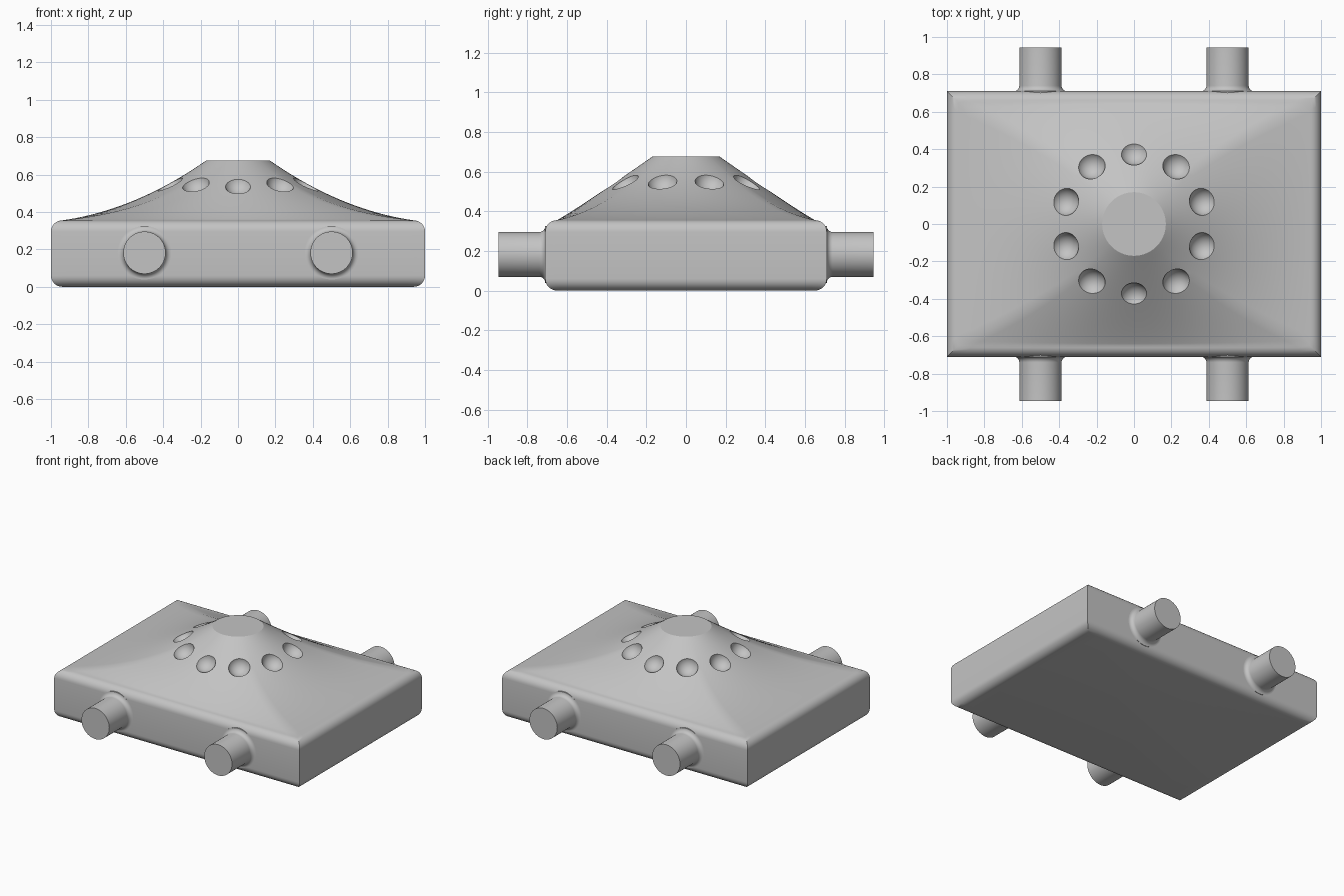
import bpy, bmesh, math
from mathutils import Vector, Matrix

cube = bpy.data.objects.get("Cube")
if cube:
    bpy.data.objects.remove(cube, do_unlink=True)

grey = bpy.data.materials.new("plain grey")
grey.use_nodes = True
grey.diffuse_color = (0.55, 0.55, 0.55, 1)
grey.node_tree.nodes["Principled BSDF"].inputs["Base Color"].default_value = (0.55, 0.55, 0.55, 1)

HALF_X, HALF_Y, BODY_H, FILLET = 1.0, 0.71, 0.355, 0.06
TOP_R, TOP_Z = 0.17, 0.675
SEG = 24        # points along each side of the rectangle


def make_object(name, bm):
    bmesh.ops.recalc_face_normals(bm, faces=bm.faces)
    mesh = bpy.data.meshes.new(name)
    bm.to_mesh(mesh)
    bm.free()
    mesh.materials.append(grey)
    obj = bpy.data.objects.new(name, mesh)
    bpy.context.collection.objects.link(obj)
    return obj


def select_only(obj):
    bpy.ops.object.select_all(action='DESELECT')
    obj.select_set(True)
    bpy.context.view_layer.objects.active = obj


def skin(bm, rings):
    """Bridge closed rings of points and cap both ends."""
    loops = [[bm.verts.new(p) for p in ring] for ring in rings]
    for a, b in zip(loops, loops[1:]):
        for i in range(len(a)):
            j = (i + 1) % len(a)
            bm.faces.new((a[i], a[j], b[j], b[i]))
    bm.faces.new(loops[0][::-1])
    bm.faces.new(loops[-1])


def rectangle(inset, z):
    hx, hy = HALF_X - inset, HALF_Y - inset
    corners = [Vector((hx, -hy, z)), Vector((hx, hy, z)),
               Vector((-hx, hy, z)), Vector((-hx, -hy, z))]
    return [corners[s].lerp(corners[(s + 1) % 4], i / SEG)
            for s in range(4) for i in range(SEG)]


def circle(r, z):
    n = 4 * SEG
    return [Vector((r * math.cos(a), r * math.sin(a), z))
            for a in (math.tau * i / n - math.pi / 4 for i in range(n))]


# Body: filleted box walls, then a concave loft from rectangle to round top
rings = []
arc = [math.pi / 2 * i / 8 for i in range(9)]
for a in arc:
    rings.append(rectangle(FILLET * (1 - math.sin(a)), FILLET * (1 - math.cos(a))))
for a in arc:
    rings.append(rectangle(FILLET * (1 - math.cos(a)), BODY_H - FILLET * (1 - math.sin(a))))
base, bend, top = rings[-1], circle(0.55, 0.41), circle(TOP_R, TOP_Z)
STEPS = 20
for k in range(1, STEPS + 1):
    t = k / STEPS
    rings.append([p.lerp(q, t).lerp(q.lerp(r, t), t)
                  for p, q, r in zip(base, bend, top)])
bm = bmesh.new()
skin(bm, rings)
body = make_object("hood_body", bm)

# Ring of ten round dents cut into the hood
bm = bmesh.new()
for k in range(10):
    a = math.radians(18 + 36 * k)
    outward = Vector((math.cos(a), math.sin(a), 0))
    normal = (outward * 0.65 + Vector((0, 0, 1))).normalized()
    centre = outward * 0.375 + Vector((0, 0, 0.54)) + normal * 0.03
    bmesh.ops.create_uvsphere(bm, u_segments=32, v_segments=20, radius=0.077,
                              matrix=Matrix.Translation(centre))
cutter = make_object("dent_cutter", bm)
cutter.hide_render = True
cut = body.modifiers.new("dents", 'BOOLEAN')
cut.operation = 'DIFFERENCE'
cut.solver = 'EXACT'
cut.object = cutter
select_only(body)
bpy.ops.object.modifier_apply(modifier=cut.name)
bpy.data.objects.remove(cutter, do_unlink=True)
bpy.ops.object.shade_smooth_by_angle(angle=math.radians(30))

# Four stub pipes with a flared root, two at the front and two at the back
PIPE_R, FLARE, PIPE_END = 0.113, 0.03, 0.945
profile = [(PIPE_R + FLARE, HALF_Y - 0.02)]
profile += [(PIPE_R + FLARE * (1 - math.sin(a)), HALF_Y + FLARE * (1 - math.cos(a)))
            for a in arc]
profile.append((PIPE_R, PIPE_END))
for side, end in ((-1, "front"), (1, "back")):
    for x, hand in ((0.5, "left"), (-0.5, "right")):
        bm = bmesh.new()
        skin(bm, [[Vector((x + p.x, side * y, 0.182 + p.y)) for p in circle(r, 0)]
                  for r, y in profile])
        pipe = make_object(f"{end}_{hand}_pipe", bm)
        select_only(pipe)
        bpy.ops.object.shade_smooth_by_angle(angle=math.radians(30))
